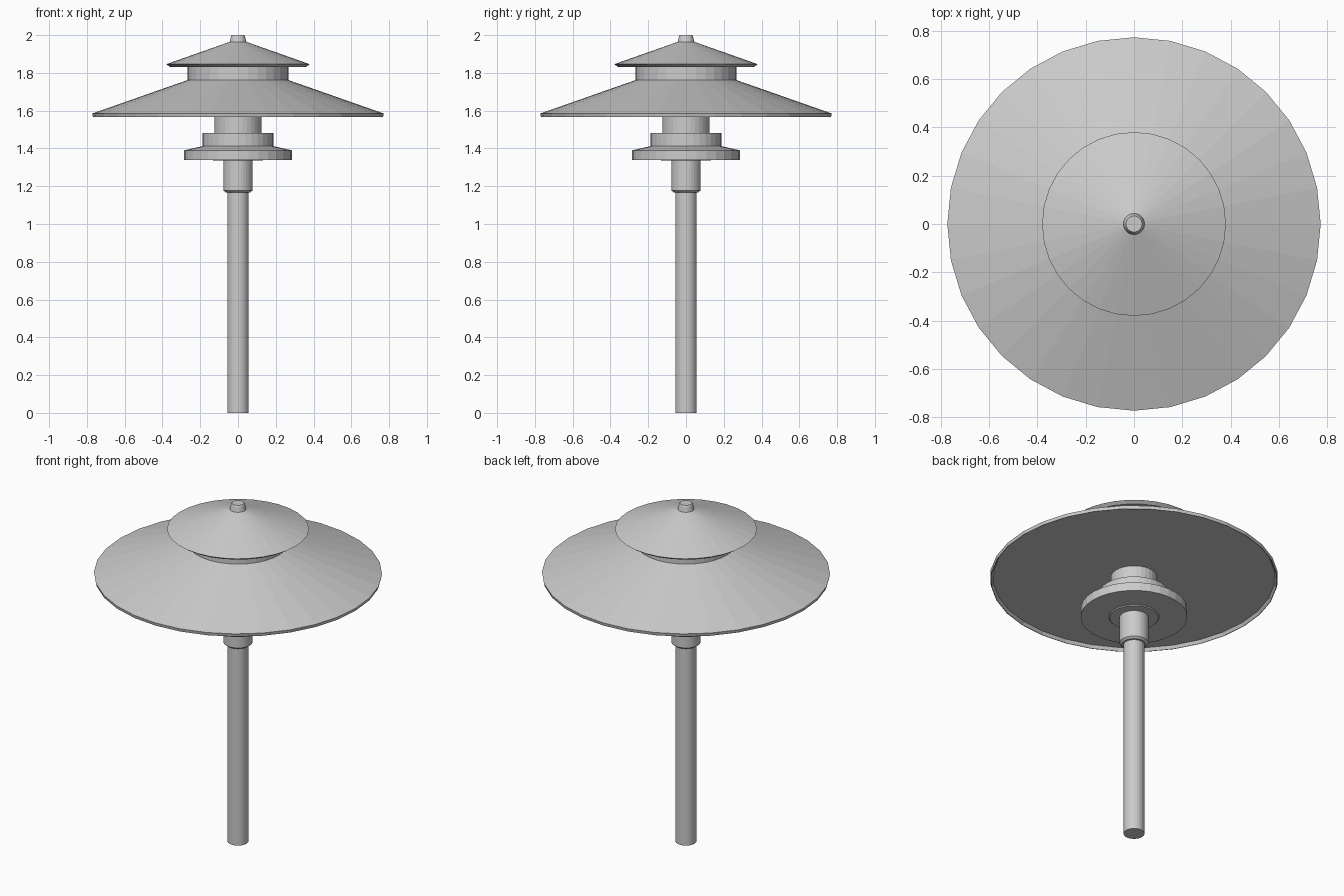
import bpy, bmesh, math

if "Cube" in bpy.data.objects:
    bpy.data.objects.remove(bpy.data.objects["Cube"])

SIDES = 32


def lathe(name, profile):
    """Revolve (radius, z) points, listed bottom to top, into a closed solid."""
    bm = bmesh.new()
    rings = []
    for r, z in profile:
        rings.append([bm.verts.new((r * math.cos(2 * math.pi * i / SIDES),
                                    r * math.sin(2 * math.pi * i / SIDES), z))
                      for i in range(SIDES)])
    for a, b in zip(rings, rings[1:]):
        for i in range(SIDES):
            j = (i + 1) % SIDES
            bm.faces.new((a[i], a[j], b[j], b[i]))
    bm.faces.new(rings[0][::-1])
    bm.faces.new(rings[-1])
    bmesh.ops.recalc_face_normals(bm, faces=bm.faces)
    mesh = bpy.data.meshes.new(name)
    bm.to_mesh(mesh)
    bm.free()
    obj = bpy.data.objects.new(name, mesh)
    bpy.context.collection.objects.link(obj)
    return obj


# Post and the sleeve that holds the lamp on it
lathe("post", [(0.056, 0), (0.056, 1.18)])
lathe("sleeve", [(0.066, 1.168), (0.078, 1.178), (0.078, 1.335)])

# Lamp base: wide plate with a sloped top, step and neck
lathe("base_plate", [(0.13, 1.335), (0.135, 1.34), (0.286, 1.34), (0.286, 1.39),
                     (0.188, 1.412), (0.188, 1.483)])
lathe("neck", [(0.125, 1.483), (0.125, 1.59)])

# Wide lower shade with a thin rim lip, then the drum above it
lathe("lower_shade", [(0.755, 1.585), (0.765, 1.567), (0.768, 1.567),
                      (0.772, 1.585), (0.267, 1.762)])
lathe("drum", [(0.267, 1.762), (0.267, 1.832)])

# Upper cap and finial
lathe("upper_cap", [(0.36, 1.832), (0.38, 1.846), (0.042, 1.965)])
lathe("finial", [(0.045, 1.96), (0.037, 1.993), (0.033, 2.0)])
